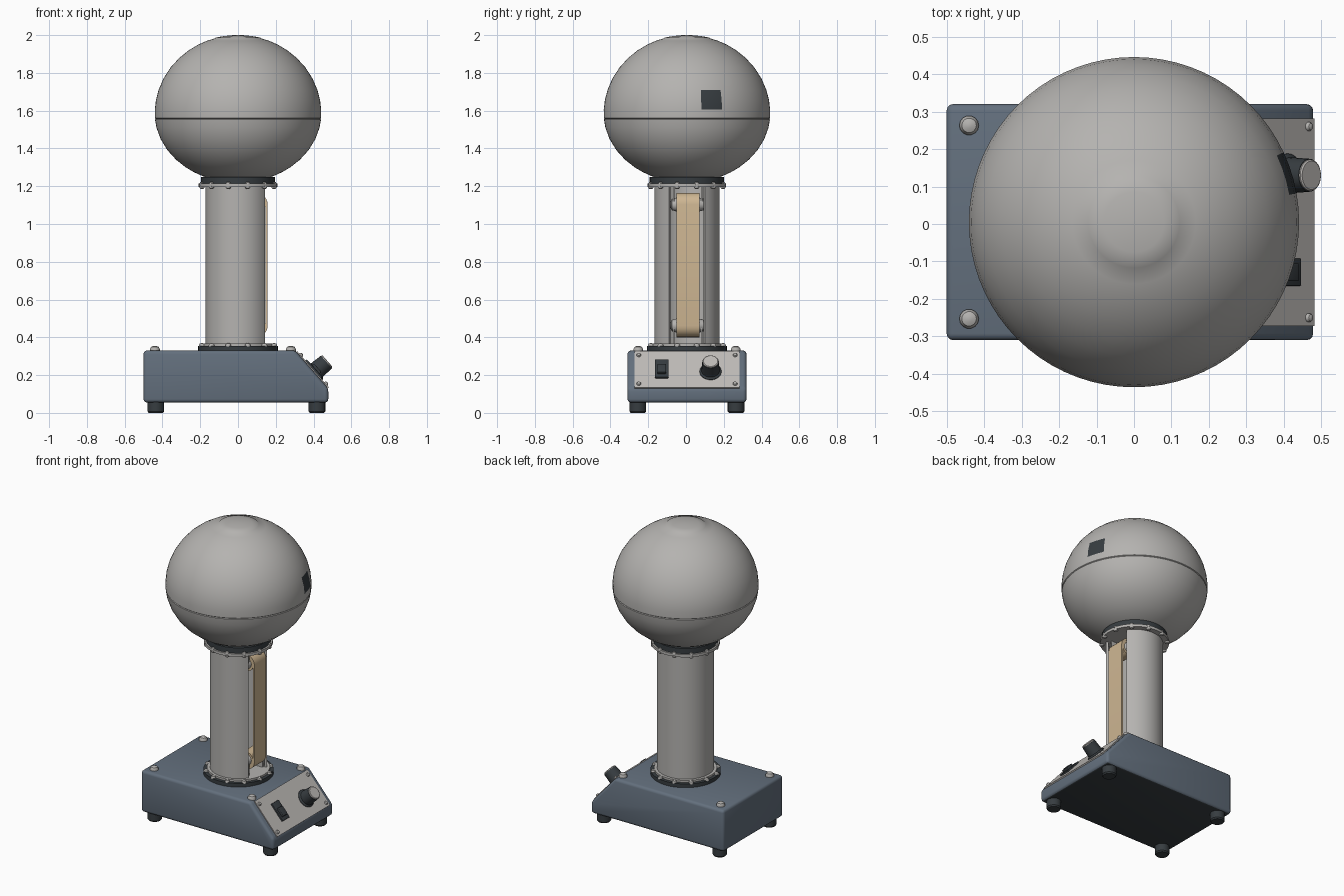
import bpy, bmesh, math
from mathutils import Vector, Matrix

cube = bpy.data.objects.get("Cube")
if cube:
    bpy.data.objects.remove(cube, do_unlink=True)


def material(name, rgb):
    m = bpy.data.materials.new(name)
    m.use_nodes = True
    m.diffuse_color = (*rgb, 1)
    bsdf = m.node_tree.nodes["Principled BSDF"]
    bsdf.inputs["Base Color"].default_value = (*rgb, 1)
    bsdf.inputs["Roughness"].default_value = 0.6
    return m


GREY = material("metal grey", (0.46, 0.45, 0.435))
PALE = material("panel grey", (0.52, 0.50, 0.48))
BLUE = material("slate blue", (0.125, 0.16, 0.205))
DARK = material("charcoal", (0.038, 0.046, 0.052))
TAN = material("belt tan", (0.62, 0.47, 0.29))
CY = 0.005                      # shared centre line in y
Z = Vector((0, 0, 1))
Y = Vector((0, 1, 0))
SLOPE = Vector((0.753, 0, 0.659))   # outward direction of the control panel


def finish(bm, name, *mats):
    bmesh.ops.recalc_face_normals(bm, faces=bm.faces)
    me = bpy.data.meshes.new(name)
    bm.to_mesh(me)
    bm.free()
    for m in mats:
        me.materials.append(m)
    ob = bpy.data.objects.new(name, me)
    bpy.context.collection.objects.link(ob)
    bpy.ops.object.select_all(action="DESELECT")
    ob.select_set(True)
    bpy.context.view_layer.objects.active = ob
    bpy.ops.object.shade_smooth_by_angle(angle=math.radians(35))
    return ob


def lathe(name, profile, at, axis, *mats, segs=32, rule=None):
    """Revolve (radius, height) points around an axis; ends are closed."""
    bm = bmesh.new()
    rot = Z.rotation_difference(axis).to_matrix()
    rings = []
    for r, h in profile:
        ring = []
        for i in range(segs):
            a = math.tau * i / segs
            ring.append(bm.verts.new(Vector(at) + rot @ Vector((r * math.cos(a), r * math.sin(a), h))))
        rings.append(ring)
    for lo, hi in zip(rings, rings[1:]):
        for i in range(segs):
            j = (i + 1) % segs
            bm.faces.new((lo[i], lo[j], hi[j], hi[i]))
    bm.faces.new(rings[0])
    bm.faces.new(rings[-1])
    if rule:
        for f in bm.faces:
            f.material_index = rule(f)
    return finish(bm, name, *mats)


def prism(name, points, depth, *mats, bevel=0, rule=None):
    """Extrude a closed outline along a depth vector."""
    bm = bmesh.new()
    face = bm.faces.new([bm.verts.new(p) for p in points])
    out = bmesh.ops.extrude_face_region(bm, geom=[face])
    bmesh.ops.translate(bm, vec=depth, verts=[v for v in out["geom"] if isinstance(v, bmesh.types.BMVert)])
    bmesh.ops.recalc_face_normals(bm, faces=bm.faces)
    if bevel:
        bmesh.ops.bevel(bm, geom=bm.edges[:], offset=bevel, segments=3, profile=0.5, affect="EDGES")
    if rule:
        bm.normal_update()
        for f in bm.faces:
            f.material_index = rule(f)
    return finish(bm, name, *mats)


def slope_plate(name, y0, y1, z0, z1, lift, height, mat, bevel=0):
    """Box lying on the sloped panel, given its extent in y and z."""
    def on(y, z):
        return Vector((0.475 - (z - 0.13) * 0.875, y, z)) + SLOPE * lift
    return prism(name, [on(y0, z0), on(y1, z0), on(y1, z1), on(y0, z1)], SLOPE * height, mat, bevel=bevel)


def dome(name, at, r, axis=Z, mat=GREY):
    lathe(name, [(r, -0.004), (r, r * 0.3), (r * 0.75, r * 0.75), (r * 0.3, r * 0.95)], at, axis, mat, segs=14)


# Base housing with dark underside
side = [(-0.5, 0.055), (0.478, 0.055), (0.478, 0.13), (0.303, 0.33), (-0.5, 0.33)]
prism("base_housing", [(x, CY - 0.315, z) for x, z in side], Y * 0.63, BLUE, DARK, bevel=0.018,
      rule=lambda f: int(f.normal.z < -0.9))

# Feet and housing screws
for x in (-0.435, 0.418):
    for s in (-1, 1):
        lathe("foot", [(0.038, 0), (0.044, 0.008), (0.044, 0.06)], (x, CY + s * 0.26, 0), Z, DARK, segs=20)
for x in (-0.44, 0.28):
    for s in (-1, 1):
        dome("housing_screw", (x, CY + s * 0.258, 0.33), 0.026)

# Control panel, switch and knob
slope_plate("control_panel", -0.272, 0.282, 0.13, 0.322, 0, 0.008, PALE)
for y in (-0.25, 0.26):
    for z in (0.148, 0.3):
        dome("panel_screw", Vector((0.475 - (z - 0.13) * 0.875, y, z)) + SLOPE * 0.008, 0.012, SLOPE)
slope_plate("switch_frame", -0.165, -0.092, 0.178, 0.272, 0.004, 0.014, DARK, 0.003)
slope_plate("switch_rocker", -0.152, -0.105, 0.195, 0.24, 0.012, 0.02, DARK, 0.004)
knob_at = Vector((0.402, 0.13, 0.212))
lathe("knob", [(0.058, 0), (0.058, 0.012), (0.048, 0.02), (0.044, 0.088)], knob_at, SLOPE, DARK, segs=24)
lathe("knob_cap", [(0.042, 0.085), (0.042, 0.092), (0.038, 0.095)], knob_at, SLOPE, PALE, segs=24)

# Column flanges with their bolts
for name, mat, r, z0, z1 in (("lower_collar", DARK, 0.212, 0.325, 0.355), ("lower_flange", GREY, 0.19, 0.35, 0.368),
                             ("upper_flange", GREY, 0.208, 1.196, 1.214), ("upper_collar", DARK, 0.197, 1.21, 1.25)):
    lathe(name, [(r, z0), (r, z1)], (0, CY, 0), Z, mat, segs=40)
for i in range(12):
    a = math.tau * (i + 0.5) / 12
    x, y = 0.198 * math.cos(a), CY + 0.198 * math.sin(a)
    dome("lower_bolt", (x, y, 0.355), 0.015)
    dome("upper_bolt", (x, y, 1.212), 0.012)
    dome("upper_nut", (x, y, 1.198), 0.014, -Z)

# Column: tube left open towards the panel side
gap = math.radians(34)
angles = [gap + (math.tau - 2 * gap) * i / 40 for i in range(41)]
outline = [(r * math.cos(a), CY + r * math.sin(a), 0.36)
           for r, arc in ((0.172, angles), (0.158, angles[::-1])) for a in arc]
prism("column_tube", outline, Z * 0.84, GREY)

# Belt: outer strand wrapped over both rollers
RX, LOW, HIGH, MID = 0.095, 0.462, 1.103, 0.01


def wrap(r):
    pts = []
    for zc, start in ((HIGH, 180), (LOW, 0)):
        for i in range(13):
            a = math.radians(start - 15 * i)
            pts.append((RX + r * math.cos(a), MID - 0.061, zc + r * math.sin(a)))
    return pts


prism("belt", wrap(0.062) + wrap(0.05)[::-1], Y * 0.122, TAN)

# Rollers, axle ends and hangers
for zc, end in ((LOW, 0.362), (HIGH, 1.2)):
    lathe("roller", [(0.051, -0.058), (0.051, 0.058)], (RX, MID, zc), Y, TAN)
    for s in (-1, 1):
        lathe("axle_end", [(0.038, 0.056), (0.03, 0.085), (0.018, 0.09), (0.018, 0.118)],
              (RX, MID, zc), Y * s, GREY, segs=16)
        y = MID + s * 0.07
        prism("roller_hanger", [(RX - 0.03, y, zc), (RX + 0.03, y, zc), (RX + 0.03, y, end), (RX - 0.03, y, end)],
              Y * s * 0.008, GREY)

# Globe: flattened lower half, seam groove, shallow crown disc and a dark patch
R, MIDZ = 0.441, 1.585
heights = [1.243, 1.255, 1.275, 1.3, 1.34, 1.39, 1.45, 1.51, 1.553, 1.557, 1.561, 1.605, 1.655, 1.71, 1.77, 1.83, 1.88, 1.92, 1.95, 1.97]
globe = []
for z in heights:
    half = 0.366 if z < MIDZ else 0.415
    r = R * math.sqrt(1 - ((z - MIDZ) / half) ** 2)
    globe.append((r - (0.004 if z == 1.557 else 0), z))
globe += [(0.122, 1.983), (0.118, 1.987), (0.08, 1.994), (0.04, 1.999), (0.004, 2.0)]


def patch(f):
    c = f.calc_center_median()
    angle = math.degrees(math.atan2(c.y - CY, c.x))
    return int(10 < angle < 25 and 1.605 < c.z < 1.71)


lathe("globe", globe, (0, CY, 0), Z, GREY, DARK, segs=72, rule=patch)
